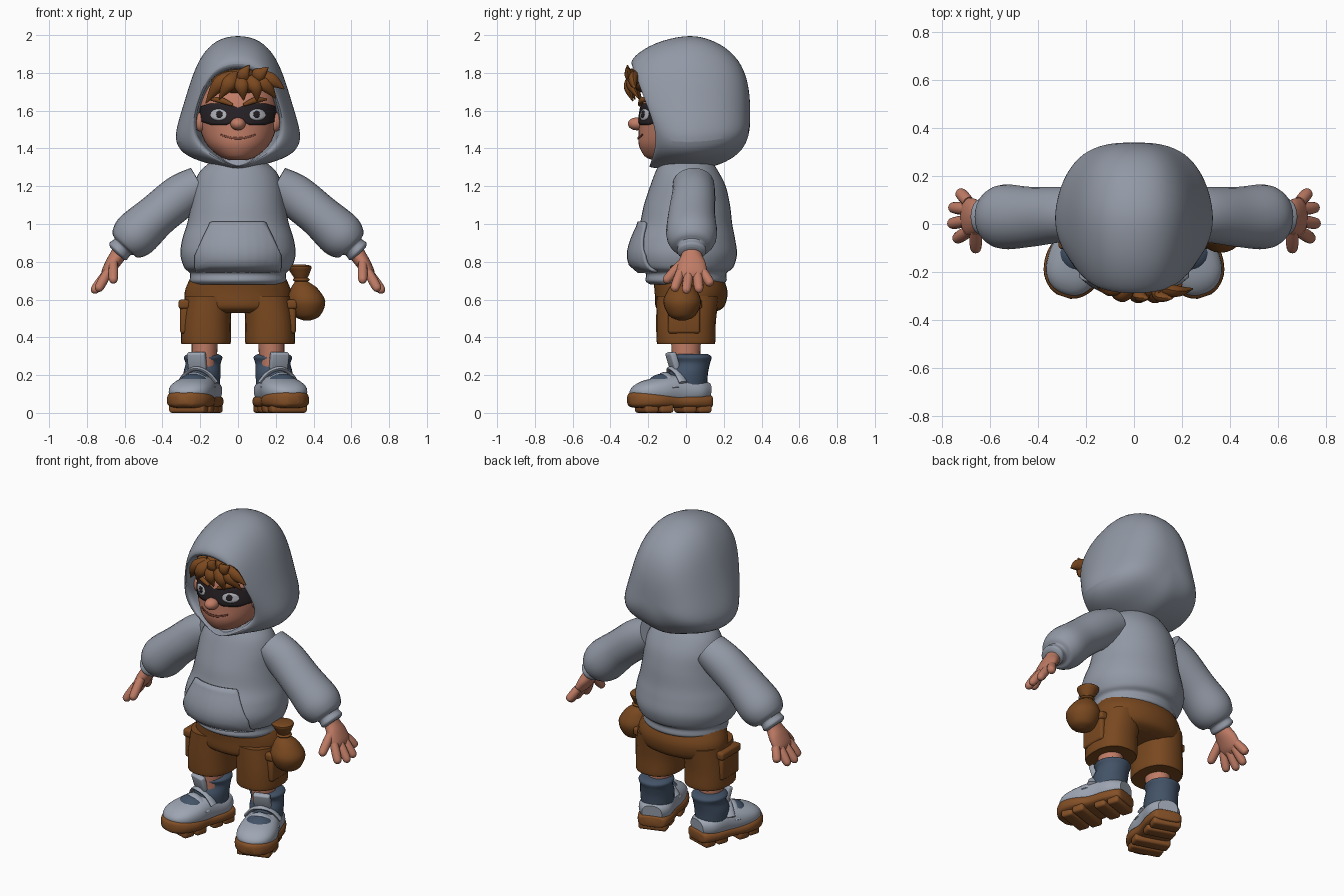
import bpy, bmesh, math
from mathutils import Vector, Matrix
from mathutils.bvhtree import BVHTree

default = bpy.data.objects.get("Cube")
if default:
    bpy.data.objects.remove(default)
UP, BACK = Vector((0, 0, 1)), Vector((0, 1, 0))
made = []


def material(name, r, g, b):
    m = bpy.data.materials.new(name)
    m.use_nodes = True
    m.diffuse_color = (r, g, b, 1)
    bsdf = m.node_tree.nodes["Principled BSDF"]
    bsdf.inputs["Base Color"].default_value = (r, g, b, 1)
    bsdf.inputs["Roughness"].default_value = .8
    return m


grey = material("hoodie grey", .29, .32, .38)
brown = material("cloth brown", .19, .065, .014)
hair_brown = material("hair brown", .2, .066, .014)
sole_brown = material("sole brown", .23, .08, .02)
skin = material("skin", .52, .2, .13)
lip = material("lip brown", .22, .07, .045)
slate = material("slate blue", .055, .085, .135)
pale = material("shoe grey", .34, .38, .45)
black = material("mask black", .02, .015, .018)
eye_grey = material("eye grey", .45, .46, .5)


def finish(name, bm, mat, mirror=False, place=None):
    """Turn a bmesh into an object, optionally placed and mirrored across x."""
    bmesh.ops.recalc_face_normals(bm, faces=bm.faces[:])
    mesh = bpy.data.meshes.new(name)
    bm.to_mesh(mesh)
    bm.free()
    if place:
        mesh.transform(place)
    mesh.materials.append(mat)
    obj = bpy.data.objects.new(name, mesh)
    bpy.context.collection.objects.link(obj)
    if mirror:
        obj.modifiers.new("mirror", "MIRROR")
    made.append(obj)
    return obj


def skin_rings(bm, rings, cap_start=True):
    """Join closed rings of points with quads and cap the ends."""
    vs = [[bm.verts.new(p) for p in ring] for ring in rings]
    for lower, upper in zip(vs, vs[1:]):
        for i in range(len(lower)):
            bm.faces.new((lower[i - 1], lower[i], upper[i], upper[i - 1]))
    if cap_start:
        bm.faces.new(vs[0])
    bm.faces.new(vs[-1])


def loft(name, rows, mat, ref=BACK, axis=None, mirror=False, place=None, power=1, n=24, steps=5):
    """Smooth tube through rows of (x, y, z, half width, half depth along ref)."""
    def at(i):
        return Vector(rows[max(0, min(i, len(rows) - 1))])
    samples = []
    for k in range((len(rows) - 1) * steps + 1):
        i, t = divmod(k / steps, 1)
        p, a, b, c = (at(int(i) + j) for j in (-1, 0, 1, 2))
        samples.append(a + (b - p) * t / 2 + (p * 2 - a * 5 + b * 4 - c) * t * t / 2
                       + (a * 3 - p - b * 3 + c) * t ** 3 / 2)
    rings = []
    for k, s in enumerate(samples):
        ahead, behind = samples[min(k + 1, len(samples) - 1)], samples[max(k - 1, 0)]
        tangent = axis or Vector((ahead - behind)[:3]).normalized()
        side = tangent.cross(ref).normalized()
        depth = side.cross(tangent)
        ring = []
        for j in range(n):
            c, d = math.cos(j * math.tau / n), math.sin(j * math.tau / n)
            c, d = (math.copysign(abs(v) ** power, v) for v in (c, d))
            ring.append(Vector(s[:3]) + side * c * max(s[3], .002) + depth * d * max(s[4], .002))
        rings.append(ring)
    bm = bmesh.new()
    skin_rings(bm, rings)
    return finish(name, bm, mat, mirror, place)


def ball(name, loc, radii, mat, mirror=False, place=None):
    bm = bmesh.new()
    bmesh.ops.create_uvsphere(bm, u_segments=24, v_segments=16, radius=1)
    bm.transform(Matrix.Translation(loc) @ Matrix.Diagonal((*radii, 1)))
    return finish(name, bm, mat, mirror, place)


def box(name, loc, size, mat, mirror=True, place=None, tilt=0):
    bm = bmesh.new()
    bmesh.ops.create_cube(bm, size=1)
    bmesh.ops.transform(bm, verts=bm.verts[:], matrix=Matrix.Translation(loc)
                        @ Matrix.Rotation(tilt, 4, "X") @ Matrix.Diagonal((*size, 1)))
    bmesh.ops.bevel(bm, geom=bm.edges[:], offset=min(size) * .3, segments=3, affect="EDGES", profile=.5)
    return finish(name, bm, mat, mirror, place)


def patch(name, target, x0, x1, low, high, mat, lift=.005, nx=40, nz=8, mirror=False):
    """Panel laid over the front of target, bounded by low(x) and high(x)."""
    mesh = target.data
    tree = BVHTree.FromPolygons([v.co for v in mesh.vertices], [p.vertices[:] for p in mesh.polygons])
    bm = bmesh.new()
    grid = []
    for i in range(nx + 1):
        x = x0 + (x1 - x0) * i / nx
        column = []
        for j in range(nz + 1):
            z = low(x) + (high(x) - low(x)) * j / nz
            hit = tree.ray_cast(Vector((x, -2, z)), BACK)
            column.append(bm.verts.new(hit[0] + hit[1] * lift) if hit[0] else None)
        grid.append(column)
    for a, b in zip(grid, grid[1:]):
        for j in range(nz):
            quad = (a[j], b[j], b[j + 1], a[j + 1])
            if all(quad):
                bm.faces.new(quad)
    obj = finish(name, bm, mat, mirror)
    solid = obj.modifiers.new("thickness", "SOLIDIFY")
    solid.thickness = lift
    return obj


# Hoodie body, front pocket and sleeves
torso = loft("hoodie_body", [(0, y, z, a, b) for y, z, a, b in (
    (0, .68, .24, .19), (0, .7, .255, .215), (0, .74, .255, .215), (-.015, .77, .285, .265),
    (-.015, .84, .305, .285), (-.01, .92, .295, .27), (0, 1, .27, .245), (.005, 1.1, .25, .228),
    (.01, 1.2, .235, .2), (.005, 1.28, .2, .165), (0, 1.34, .13, .13), (0, 1.37, .1, .1))],
    grey, axis=UP, n=40)
patch("front_pocket", torso, -.22, .22, lambda x: .755,
      lambda x: 1.01 - 2.2 * max(0, abs(x) - .14), grey, lift=.014)
loft("sleeves", [(.2, .04, 1.21, .1, .11), (.3, .04, 1.15, .115, .115), (.43, .03, 1.045, .115, .125),
                 (.54, .03, .945, .125, .135), (.595, .03, .895, .1, .11), (.61, .03, .88, .062, .075),
                 (.635, .03, .855, .064, .077), (.645, .03, .845, .045, .055)], grey, mirror=True)

# Hands with four fingers and a thumb
loft("palms", [(.61, .03, .88, .045, .05), (.635, .03, .835, .042, .055), (.665, .03, .79, .038, .075),
               (.695, .03, .74, .03, .078), (.71, .03, .715, .015, .06)], skin, mirror=True)
for finger, y, tip in (("index", -.03, (.745, -.065, .645)), ("middle", .015, (.77, .0, .635)),
                       ("ring", .06, (.765, .07, .64)), ("little", .092, (.73, .135, .675)),
                       ("thumb", -.025, (.66, -.115, .69))):
    root = Vector((.66, y, .79)) if finger == "thumb" else Vector((.69, y, .745))
    end = Vector(tip)
    loft(finger + "_fingers", [(*root.lerp(end, t), r, r) for t, r in
                               ((0, .024), (.5, .026), (.88, .022), (1, .006))], skin, mirror=True, n=12)

# Hood: rings from the lining over the rim to the back
OUTER = [(0, 2.01), (.12, 1.985), (.205, 1.89), (.255, 1.76), (.29, 1.64), (.325, 1.53),
         (.345, 1.43), (.28, 1.35), (.13, 1.31), (0, 1.27)]
OPENING = [(0, 1.83), (.09, 1.81), (.15, 1.76), (.185, 1.69), (.21, 1.62), (.225, 1.54),
           (.215, 1.46), (.16, 1.39), (.08, 1.335), (0, 1.295)]


def hood_ring(blend, scale, rim, y):
    half = []
    for (ax, az), (bx, bz) in zip(OPENING, OUTER):
        x, z = ax + (bx - ax) * blend, az + (bz - az) * blend
        edge = -.15 - .135 * max(0, min(1, (az - 1.5) / .33)) - .04 * max(0, (1.42 - az) / .12)
        half.append((x * scale, edge * rim + y, 1.57 + (z - 1.57) * scale))
    return half + [(-x, y, z) for x, y, z in half[-2:0:-1]]


bm = bmesh.new()
skin_rings(bm, [hood_ring(*r) for r in (
    (0, .9, 0, .02), (0, 1, 1, .05), (0, 1, 1, .01), (.12, 1, 1, -.012), (.35, 1, 1, 0), (.78, 1, .6, 0),
    (1, 1, 0, 0), (1, .97, 0, .1), (1, .86, 0, .21), (1, .64, 0, .3), (1, .35, 0, .335), (1, .1, 0, .34))],
    cap_start=False)
hood = finish("hood", bm, grey)
hood.modifiers.new("smooth", "SUBSURF").levels = 2
hood.modifiers["smooth"].render_levels = 2

# Head, neck and ears
head = loft("head", [(0, y, z, a, b) for y, z, a, b in (
    (-.12, 1.34, .05, .06), (-.1, 1.36, .1, .12), (-.07, 1.42, .165, .18), (-.05, 1.5, .2, .2),
    (-.04, 1.58, .21, .205), (-.03, 1.68, .195, .19), (-.02, 1.76, .14, .14), (0, 1.8, .03, .03))],
    skin, axis=UP, n=40)
loft("neck", [(0, -.02, 1.28, .1, .1), (0, -.04, 1.42, .09, .09)], skin, axis=UP)
ball("ears", (.2, -.1, 1.54), (.03, .035, .05), skin, mirror=True)
ball("nose", (0, -.26, 1.53), (.04, .048, .034), skin)

# Mask, eyes, brows and mouth
def pinch(x):
    return max(0, 1 - abs(x) / .06) + max(0, abs(x) - .14) * 12


patch("mask", head, -.198, .198, lambda x: 1.525 + .028 * pinch(x), lambda x: 1.638 - .024 * pinch(x), black)


def disc(name, cx, cz, rx, rz, mat, lift):
    def arc(x):
        return rz * math.sqrt(max(0, 1 - ((x - cx) / rx) ** 2))
    patch(name, head, cx - rx, cx + rx, lambda x: cz - arc(x), lambda x: cz + arc(x), mat, lift, 16, 4, True)


disc("eyes", .1, 1.578, .042, .03, eye_grey, .007)
disc("pupils", .095, 1.58, .016, .019, black, .009)
loft("brows", [(.03, -.245, 1.63, .008, .01), (.09, -.235, 1.655, .016, .012),
               (.15, -.195, 1.66, .006, .008)], hair_brown, mirror=True, n=12)
patch("mouth", head, -.09, .09, lambda x: 1.448 + 2.6 * x * x,
      lambda x: 1.459 + 2.2 * x * x, lip, nz=2)

# Swept fringe made of tapered locks
ball("hair_base", (.01, -.19, 1.755), (.15, .1, .065), hair_brown)
for i, (mid, tip) in enumerate((
        ((-.1, -.275, 1.74), (-.17, -.23, 1.64)), ((-.05, -.3, 1.74), (-.1, -.27, 1.66)),
        ((.02, -.305, 1.73), (.03, -.285, 1.655)), ((.09, -.305, 1.73), (.1, -.28, 1.65)),
        ((.14, -.29, 1.74), (.2, -.25, 1.665)), ((.17, -.28, 1.765), (.245, -.27, 1.715)),
        ((.03, -.3, 1.79), (.06, -.31, 1.84)), ((.11, -.3, 1.79), (.16, -.31, 1.83)))):
    loft("hair_lock_" + str(i), [(-.03 + .018 * i, -.25, 1.785, .03, .03), (*mid, .038, .026),
                                 (*tip, .003, .003)], hair_brown, n=10)

# Shorts, cargo pockets and lower legs
loft("shorts_seat", [(0, .01, .53, .2, .13), (0, .02, .56, .27, .18), (0, .027, .64, .282, .193),
                     (0, .01, .72, .25, .185)], brown, axis=UP, n=32)
loft("shorts_legs", [(.17, 0, .365, .122, .145), (.17, 0, .375, .132, .155), (.168, 0, .48, .13, .158),
                     (.155, .01, .62, .125, .165)], brown, axis=UP, mirror=True, power=.85)
box("cargo_pockets", (.282, -.01, .5), (.05, .17, .16), brown)
box("pocket_flaps", (.285, -.01, .575), (.06, .19, .05), brown)
loft("lower_legs", [(.18, 0, .24, .065, .072), (.175, 0, .4, .07, .08)], skin, axis=UP, mirror=True)

# Tied pouch on the left hip
loft("pouch", [(x, -.02, z, r, r) for x, z, r in (
    (.365, .49, .02), (.365, .515, .07), (.362, .59, .1), (.35, .66, .07), (.335, .7, .034),
    (.33, .74, .05), (.325, .775, .064), (.325, .785, .03))], brown, axis=UP)
ball("pouch_tie", (.335, -.02, .705), (.045, .045, .014), brown)

# Shoes, built at the heel and turned outward
turn = Matrix.Translation((.185, .03, 0)) @ Matrix.Rotation(math.radians(18), 4, "Z")


def shoe(name, rows, mat, **extra):
    loft(name, rows, mat, ref=UP, mirror=True, place=turn, **extra)


shoe("soles", [(0, .1, .06, .05, .025), (0, .085, .06, .085, .035), (0, 0, .06, .104, .035),
               (0, -.1, .06, .104, .035), (0, -.2, .065, .124, .04), (0, -.28, .07, .11, .045),
               (0, -.33, .07, .07, .04), (0, -.35, .07, .03, .025)], sole_brown, power=.6)
for i, (y, width) in enumerate(((.05, .17), (-.035, .18), (-.17, .22), (-.25, .2))):
    box("treads_" + str(i), (0, y, .025), (width, .075, .05), sole_brown, place=turn)
shoe("shoe_lowers", [(0, .09, .11, .06, .05), (0, .03, .115, .097, .065), (0, -.08, .12, .102, .085),
                     (0, -.18, .115, .115, .075), (0, -.26, .11, .107, .06), (0, -.31, .1, .075, .04),
                     (0, -.33, .09, .03, .015)], pale, power=.85)
ball("shoe_vamps", (0, -.16, .14), (.09, .085, .068), slate, mirror=True, place=turn)
loft("shoe_ankles", [(0, -.02, .1, .09, .1), (0, -.02, .2, .098, .105), (0, .0, .26, .093, .097),
                     (0, .0, .295, .102, .106), (0, .0, .312, .08, .085)], slate, axis=UP, mirror=True, place=turn)
box("shoe_tongues", (0, -.105, .275), (.1, .035, .095), pale, place=turn, tilt=.3)
for name, y, z in (("lower_straps", -.15, .205), ("upper_straps", -.11, .235)):
    shoe(name, [(s * .1, y + .03 * abs(s), z - .075 * s * s, .026, .012)
                for s in (-1, -.6, 0, .6, 1)], pale, n=12)

# Smooth shading with sharp creases kept
bpy.ops.object.select_all(action="DESELECT")
for obj in made:
    obj.select_set(True)
bpy.context.view_layer.objects.active = made[0]
bpy.ops.object.shade_smooth_by_angle(angle=math.radians(40))
